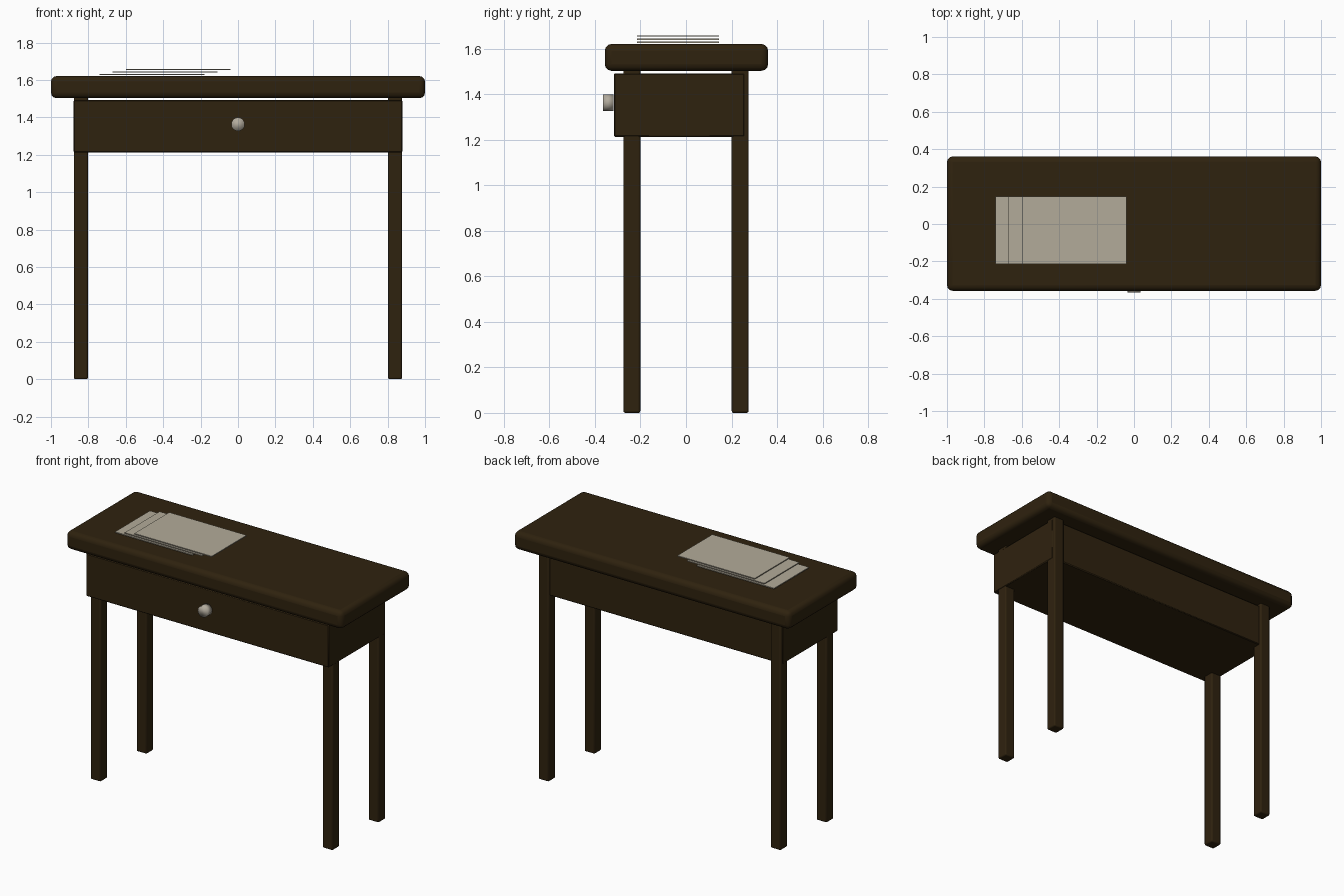
import bpy
import math

cube = bpy.data.objects.get("Cube")
if cube:
    bpy.data.objects.remove(cube, do_unlink=True)


def material(name, rgb):
    mat = bpy.data.materials.new(name)
    mat.use_nodes = True
    mat.diffuse_color = (*rgb, 1)
    mat.node_tree.nodes["Principled BSDF"].inputs["Base Color"].default_value = (*rgb, 1)
    return mat


wood = material("dark_wood", (0.028, 0.016, 0.0045))
paper = material("paper", (0.45, 0.41, 0.32))
metal = material("knob_metal", (0.45, 0.41, 0.34))


def box(name, low, high, mat, bevel=0, segments=2):
    """Box spanning two corners, with optional rounded edges."""
    centre = [(a + b) / 2 for a, b in zip(low, high)]
    bpy.ops.mesh.primitive_cube_add(size=1, location=centre)
    obj = bpy.context.object
    obj.name = name
    obj.scale = [b - a for a, b in zip(low, high)]
    bpy.ops.object.transform_apply(location=False, rotation=False, scale=True)
    obj.data.materials.append(mat)
    if bevel:
        mod = obj.modifiers.new("rounded_edges", 'BEVEL')
        mod.width = bevel
        mod.segments = segments
        bpy.ops.object.shade_smooth_by_angle(angle=math.radians(40))
    return obj


# Table top and the drawer case below it
box("table_top", (-1, -0.357, 1.503), (1, 0.361, 1.621), wood, 0.03, 3)
box("drawer_case", (-0.879, -0.317, 1.213), (0.879, 0.258, 1.492), wood, 0.005, 1)

# Four square legs
for side, x in (("left", 0.84), ("right", -0.84)):
    for end, y in (("front", -0.238), ("back", 0.238)):
        box(f"{end}_{side}_leg", (x - 0.037, y - 0.037, 0),
            (x + 0.037, y + 0.037, 1.51), wood, 0.008)

# Round drawer knob, softly shaded
bpy.ops.mesh.primitive_cylinder_add(vertices=32, radius=0.036, depth=0.047,
                                    location=(0, -0.3415, 1.363),
                                    rotation=(math.pi / 2, 0, 0))
knob = bpy.context.object
knob.name = "drawer_knob"
knob.data.materials.append(metal)
bpy.ops.object.shade_smooth()

# Three staggered sheets of paper
for i in range(3):
    x, z = -0.74 + 0.07 * i, 1.626 + 0.0135 * i
    box(f"paper_sheet_{i + 1}", (x, -0.215, z), (x + 0.56, 0.146, z + 0.006), paper)
